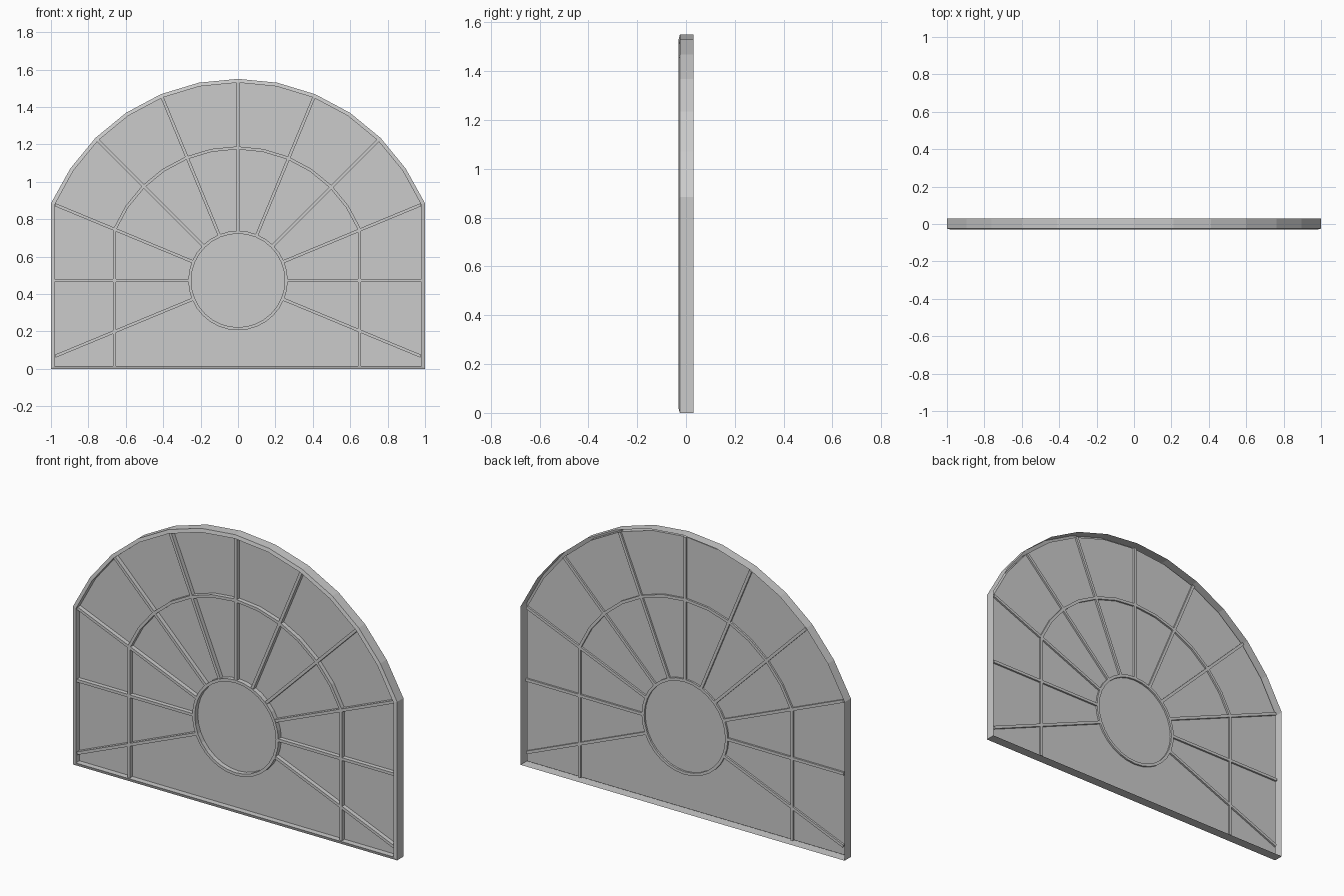
import bpy
from math import sin, cos, radians

if "Cube" in bpy.data.objects:
    bpy.data.objects.remove(bpy.data.objects["Cube"])

CZ = 0.472            # height of the fan centre
PANE_Y = 0.002        # depth of the glass
BAR_F, BAR_B = -0.022, 0.012


def make(name, verts, faces):
    me = bpy.data.meshes.new(name)
    me.from_pydata(verts, [], faces)
    me.update()
    ob = bpy.data.objects.new(name, me)
    bpy.context.collection.objects.link(ob)
    return ob


def polar(r, deg, cx=0.0):
    return (cx + r * cos(radians(deg)), CZ + r * sin(radians(deg)))


def arch(half_w, r, bottom):
    """Closed outline: straight legs and a 12-sided arc."""
    arc = [polar(r, 22.5 + 11.25 * i) for i in range(13)]
    arc[0] = (half_w, arc[0][1])
    arc[-1] = (-half_w, arc[-1][1])
    return [(half_w, bottom)] + arc + [(-half_w, bottom)]


def loft(name, loops, closed_path=True, closed_section=False):
    """Join equal outlines, each given as (points, y)."""
    n, m = len(loops[0][0]), len(loops)
    verts = [(x, y, z) for pts, y in loops for x, z in pts]
    faces = []
    for j in range(m if closed_section else m - 1):
        a, b = j * n, (j + 1) % m * n
        for i in range(n if closed_path else n - 1):
            k = (i + 1) % n
            faces.append((a + i, a + k, b + k, b + i))
    if not closed_path:
        faces.append(tuple(j * n for j in range(m)))
        faces.append(tuple(j * n + n - 1 for j in reversed(range(m))))
    return make(name, verts, faces)


def strip(name, outer, inner, closed, front=BAR_F, back=BAR_B):
    return loft(name, [(outer, back), (outer, front), (inner, front), (inner, back)],
                closed, True)


# Frame: outer wall, sloped front lip and inner return
outer = arch(1.0, 1.078, 0.0)
inner = arch(0.98, 1.058, 0.016)
loft("frame", [(outer, 0.03), (outer, -0.025), (inner, -0.03), (inner, PANE_Y)])

# Glass pane
make("glass_pane", [(x, PANE_Y, z) for x, z in inner], [tuple(range(len(inner)))])

# Centre ring
circle = [11.25 * i for i in range(32)]
strip("centre_ring", [polar(0.266, a) for a in circle],
      [polar(0.25, a) for a in circle], True, BAR_F - 0.002, BAR_B)


# Arched middle bar with straight legs
def mid(r):
    arc = [polar(r, 22.5 + 11.25 * i, -0.005) for i in range(13)]
    return [(arc[0][0], 0.014)] + arc + [(arc[-1][0], 0.014)]


strip("middle_arch_bar", mid(0.717), mid(0.701), False)

# Radiating bars
for i in range(11):
    a = -22.5 + 22.5 * i
    end = 0.982 if i in (1, 9) else 1.058
    dx, dz = cos(radians(a)), sin(radians(a))
    w = 0.008

    def edge(s):
        return [(r * dx - s * w * dz, CZ + r * dz + s * w * dx) for r in (0.258, end)]

    strip(f"radial_bar_{i + 1}", edge(1), edge(-1), False)
